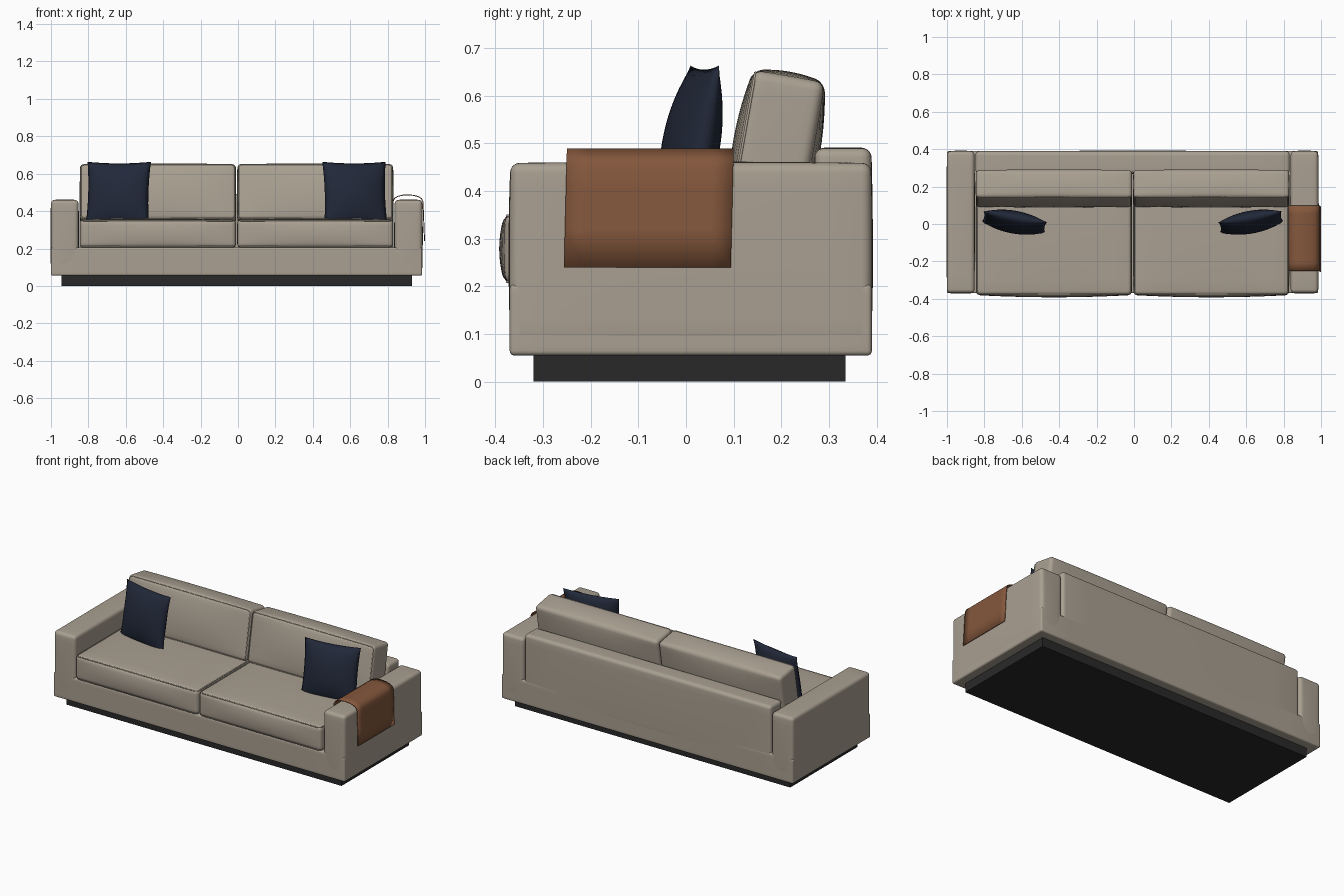
import bpy, bmesh, math
from mathutils import Vector, Matrix

if "Cube" in bpy.data.objects:
    bpy.data.objects.remove(bpy.data.objects["Cube"])

CX = -0.0075          # sofa body centre (the throw makes the right side wider)


def material(name, rgb):
    m = bpy.data.materials.new(name)
    m.diffuse_color = (*rgb, 1)
    m.use_nodes = True
    m.node_tree.nodes["Principled BSDF"].inputs["Base Color"].default_value = m.diffuse_color
    return m


FABRIC = material("beige_fabric", (0.40, 0.35, 0.285))
NAVY = material("navy_fabric", (0.015, 0.021, 0.04))
BROWN = material("brown_throw", (0.23, 0.095, 0.045))
DARK = material("dark_plinth", (0.022, 0.022, 0.022))


def finish(bm, name, mat, matrix=Matrix()):
    me = bpy.data.meshes.new(name)
    bmesh.ops.recalc_face_normals(bm, faces=bm.faces)
    bm.to_mesh(me)
    bm.free()
    me.materials.append(mat)
    for p in me.polygons:
        p.use_smooth = True
    ob = bpy.data.objects.new(name, me)
    ob.matrix_world = matrix
    bpy.context.collection.objects.link(ob)
    return ob


def soft_box(name, size, matrix, r, puff=(0, 0, 0), mat=FABRIC, n=16):
    """Box with rounded edges of radius r whose faces bulge by puff."""
    h = Vector(size) / 2
    bm = bmesh.new()
    bmesh.ops.create_cube(bm, size=1)
    bmesh.ops.subdivide_edges(bm, edges=bm.edges[:], cuts=n - 1, use_grid_fill=True)

    def place(t, half):
        i = round((t + 0.5) * n)
        if i <= 3:
            return -half + r * i / 3
        if i >= n - 3:
            return half - r * (n - i) / 3
        return (half - r) * (2 * (i - 3) / (n - 6) - 1)

    for v in bm.verts:
        p = Vector([place(v.co[a], h[a]) for a in range(3)])
        core = Vector([max(-h[a] + r, min(h[a] - r, p[a])) for a in range(3)])
        d = p - core
        if d.length > 1e-7:
            p = core + d.normalized() * r
        q = [p[a] / h[a] for a in range(3)]
        for a in range(3):
            b, c = (a + 1) % 3, (a + 2) % 3
            p[a] += puff[a] * q[a] * (1 - q[b] ** 2) * (1 - q[c] ** 2)
        v.co = p
    return finish(bm, name, mat, matrix)


def piping(name, hw, hh, r, matrix):
    """Thin welt following a rounded rectangle in the local xy plane."""
    cu = bpy.data.curves.new(name, 'CURVE')
    cu.dimensions = '3D'
    cu.bevel_depth = 0.003
    cu.bevel_resolution = 1
    pts = []
    for k, (sx, sy) in enumerate([(1, 1), (-1, 1), (-1, -1), (1, -1)]):
        for j in range(5):
            a = math.radians(90 * k + 22.5 * j)
            pts.append((sx * (hw - r) + r * math.cos(a), sy * (hh - r) + r * math.sin(a), 0))
    s = cu.splines.new('POLY')
    s.points.add(len(pts) - 1)
    for p, c in zip(s.points, pts):
        p.co = (*c, 1)
    s.use_cyclic_u = True
    cu.materials.append(FABRIC)
    ob = bpy.data.objects.new(name, cu)
    ob.matrix_world = matrix
    bpy.context.collection.objects.link(ob)


def pillow(name, matrix, half=0.172, thick=0.056, n=20):
    """Square scatter pillow with pinched corners."""
    bm = bmesh.new()
    for side in (-1, 1):
        res = bmesh.ops.create_grid(bm, x_segments=n, y_segments=n, size=1)
        for v in res['verts']:
            u, w = v.co.x, v.co.y
            t = max(0, (1 - u * u) * (1 - w * w)) ** 0.6
            v.co = (half * u * (1 - 0.05 * (1 - w * w)), side * thick * t,
                    half * w * (1 - 0.05 * (1 - u * u)))
    bmesh.ops.remove_doubles(bm, verts=bm.verts, dist=1e-5)
    return finish(bm, name, NAVY, matrix)


T = Matrix.Translation

# Plinth
bpy.ops.mesh.primitive_cube_add(size=1, location=(CX, 0.0075, 0.029))
plinth = bpy.context.object
plinth.name = "plinth"
plinth.scale = (1.875, 0.655, 0.058)
plinth.data.materials.append(DARK)

# Base and backrest
soft_box("base", (1.985, 0.76, 0.15), T((CX, 0.01, 0.13)), 0.01)
soft_box("backrest", (1.68, 0.119, 0.39), T((CX, 0.3295, 0.295)), 0.02, (0, 0.003, 0.002))

for s, side in ((-1, "left"), (1, "right")):
    # Arm
    soft_box(f"{side}_arm", (0.147, 0.757, 0.38), T((CX + s * 0.919, 0.01, 0.269)),
             0.02, (0.003, 0.004, 0.003))
    # Seat cushion with welts
    x = CX + s * 0.4205
    soft_box(f"{side}_seat_cushion", (0.833, 0.65, 0.15), T((x, -0.055, 0.279)),
             0.022, (0.002, 0.012, 0.008))
    for z, edge in ((0.348, "top"), (0.21, "bottom")):
        piping(f"{side}_seat_{edge}_piping", 0.411, 0.32, 0.02, T((x, -0.055, z)))
    # Leaning back cushion with welt around its front face
    lean = T((x, 0.19, 0.492)) @ Matrix.Rotation(math.radians(-10), 4, 'X')
    soft_box(f"{side}_back_cushion", (0.833, 0.152, 0.302), lean,
             0.02, (0.002, 0.016, 0.01))
    piping(f"{side}_back_piping", 0.411, 0.146, 0.02,
           lean @ T((0, -0.071, 0)) @ Matrix.Rotation(math.pi / 2, 4, 'X'))
    # Scatter pillow
    px = -0.64 if s < 0 else 0.625
    pillow(f"{side}_pillow", T((px, 0.01, 0.494))
           @ Matrix.Rotation(math.radians(10 * s), 4, 'Z')
           @ Matrix.Rotation(math.radians(-10), 4, 'X'))

# Throw draped over the right arm
profile = [(0.828, 0.43), (0.83, 0.455), (0.838, 0.469), (0.855, 0.479), (0.88, 0.485),
           (0.91, 0.487), (0.94, 0.484), (0.965, 0.477), (0.981, 0.467), (0.988, 0.45),
           (0.991, 0.40), (0.994, 0.32), (0.9975, 0.24)]
bm = bmesh.new()
rows = []
for x, z in profile:
    shift = -0.006 * (0.487 - z) / 0.247
    rows.append([bm.verts.new((x, -0.25 + shift + 0.35 * j / 8, z)) for j in range(9)])
for a, b in zip(rows, rows[1:]):
    for j in range(8):
        bm.faces.new((a[j], b[j], b[j + 1], a[j + 1]))
throw = finish(bm, "throw_blanket", BROWN)
sol = throw.modifiers.new("thickness", 'SOLIDIFY')
sol.thickness = 0.005
sol.offset = 0
